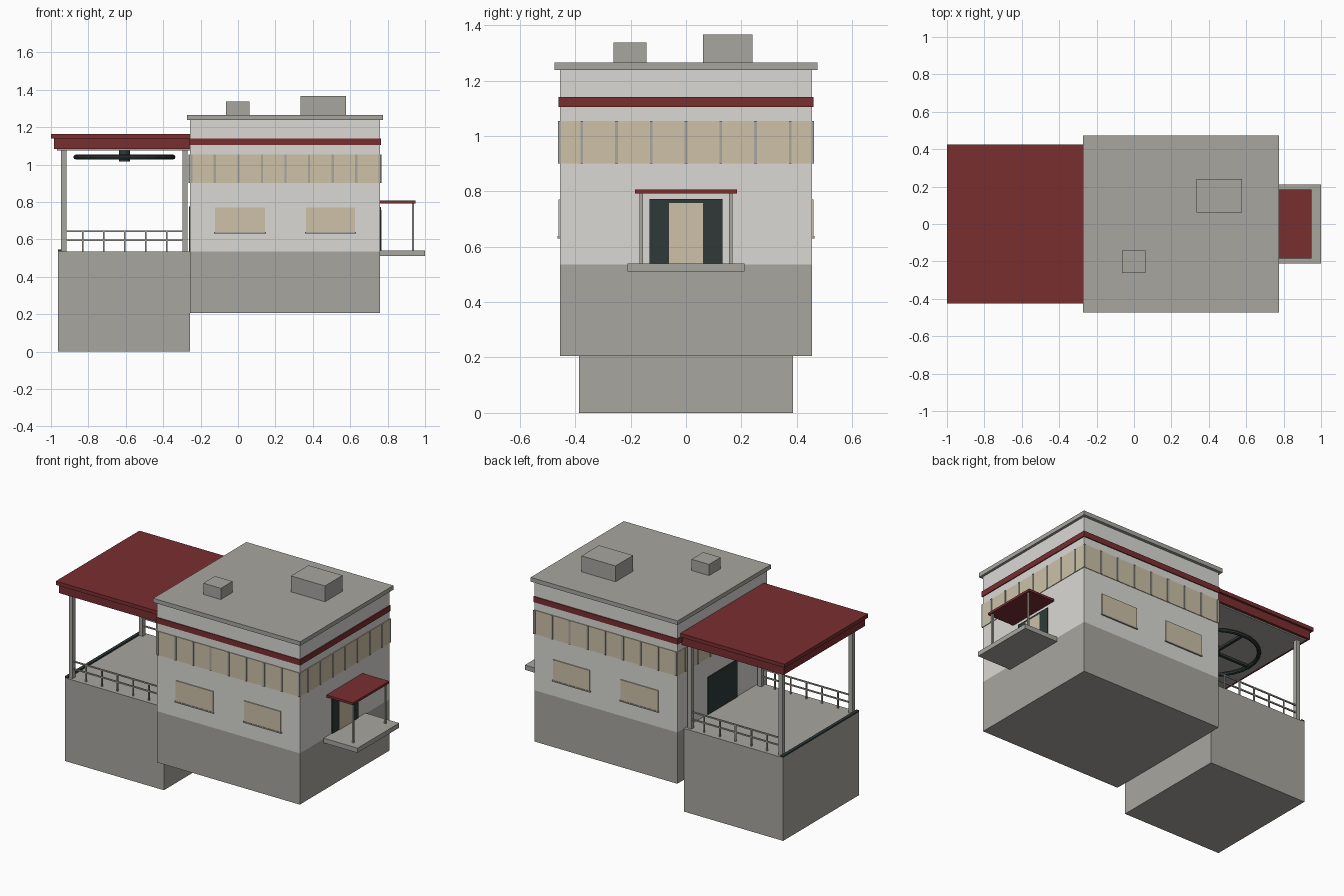
import bpy, bmesh, math
from mathutils import Matrix

if "Cube" in bpy.data.objects:
    bpy.data.objects.remove(bpy.data.objects["Cube"])


def material(name, r, g, b):
    lin = lambda c: ((c / 255 + 0.055) / 1.055) ** 2.4 if c > 10 else c / 255 / 12.92
    m = bpy.data.materials.new(name)
    m.diffuse_color = (lin(r), lin(g), lin(b), 1)
    m.use_nodes = True
    m.node_tree.nodes["Principled BSDF"].inputs["Base Color"].default_value = m.diffuse_color
    return m


WALL = material("pale_wall", 218, 217, 212)
GREY = material("concrete_grey", 167, 166, 159)
RED = material("dark_red", 122, 46, 48)
TAN = material("tan_glass", 205, 193, 167)
DARK = material("dark_green_grey", 46, 58, 56)


def add(name, bm, mat):
    me = bpy.data.meshes.new(name)
    bmesh.ops.recalc_face_normals(bm, faces=bm.faces)
    bm.to_mesh(me)
    bm.free()
    me.materials.append(mat)
    ob = bpy.data.objects.new(name, me)
    bpy.context.collection.objects.link(ob)
    return ob


def boxes(name, mat, *spans):
    """One object made of boxes given as (x0, x1, y0, y1, z0, z1)."""
    bm = bmesh.new()
    for x0, x1, y0, y1, z0, z1 in spans:
        m = Matrix.Translation(((x0 + x1) / 2, (y0 + y1) / 2, (z0 + z1) / 2))
        m = m @ Matrix.Diagonal((x1 - x0, y1 - y0, z1 - z0, 1))
        bmesh.ops.create_cube(bm, size=1, matrix=m)
    return add(name, bm, mat)


def both(x0, x1, y0, y1, z0, z1):
    """A box and its mirror image across y = 0."""
    return [(x0, x1, y0, y1, z0, z1), (x0, x1, -y1, -y0, z0, z1)]


X0, X1, Y, FLOOR, TOP = -0.257, 0.759, 0.455, 0.535, 1.238


def wrap(t, z0, z1):
    """Four thin plates of thickness t around the building."""
    return both(X0 - t, X1 + t, Y, Y + t, z0, z1) + [
        (X0 - t, X0, -Y, Y, z0, z1), (X1, X1 + t, -Y, Y, z0, z1)]


# main building
boxes("building_base", GREY, (X0, X1, -Y, Y, 0.205, FLOOR))
boxes("building_walls", WALL, (X0, X1, -Y, Y, FLOOR, TOP))
boxes("roof_slab", GREY, (-0.272, 0.775, -0.474, 0.474, TOP, 1.265))
boxes("small_roof_box", GREY, (-0.064, 0.061, -0.262, -0.143, 1.265, 1.337))
boxes("large_roof_box", GREY, (0.334, 0.577, 0.061, 0.24, 1.265, 1.367))
boxes("red_band", RED, *wrap(0.006, 1.104, 1.14))

# ribbon window with mullions
boxes("ribbon_window", TAN, *wrap(0.004, 0.90, 1.053))
mullions = []
for i in range(9):
    x = -0.25 + i * 0.126
    mullions += both(x - 0.006, x + 0.006, Y - 0.003, Y + 0.008, 0.90, 1.053)
for i in range(-3, 4):
    y = i * 0.1255
    for x in (X0 - 0.008, X1 - 0.003):
        mullions.append((x, x + 0.011, y - 0.005, y + 0.005, 0.90, 1.053))
boxes("ribbon_mullions", GREY, *mullions)

# lower windows and sills, front and back
for i, (a, b) in enumerate([(-0.123, 0.144), (0.364, 0.626)]):
    boxes(f"lower_window_{i + 1}", TAN, *both(a, b, Y, Y + 0.006, 0.636, 0.77))
    boxes(f"window_sill_{i + 1}", GREY, *both(a - 0.005, b + 0.005, Y, Y + 0.009, 0.630, 0.638))

# side entrance with porch
boxes("entrance_surround", DARK, (X1, X1 + 0.006, -0.132, 0.132, 0.54, 0.772))
boxes("entrance_door", TAN, (X1 + 0.004, X1 + 0.009, -0.062, 0.062, 0.54, 0.757))
boxes("porch_slab", GREY, (X1, 1.0, -0.212, 0.212, 0.51, 0.54))
boxes("porch_roof", RED, (X1, 0.948, -0.184, 0.184, 0.792, 0.807))
boxes("porch_posts", GREY, *both(0.929, 0.94, 0.156, 0.167, 0.54, 0.792))

# open terrace
boxes("terrace_base", GREY, (-0.963, X0, -0.387, 0.387, 0, FLOOR))
boxes("terrace_opening", DARK, (X0 - 0.006, X0, -0.15, 0.15, FLOOR, 0.775))
boxes("terrace_edge_strip", DARK, (-0.963, -0.943, -0.387, 0.387, FLOOR, 0.545))
posts = []
for x in (-0.932, -0.284):
    posts += both(x - 0.014, x + 0.014, 0.342, 0.37, FLOOR, 1.08)
boxes("terrace_posts", GREY, *posts)
rails = []
for z in (0.594, 0.642):
    rails += both(-0.932, -0.284, 0.356, 0.364, z - 0.004, z + 0.004)
for i in range(-2, 3):
    x = -0.606 + i * 0.112
    rails += both(x - 0.004, x + 0.004, 0.356, 0.364, FLOOR, 0.642)
boxes("terrace_railings", GREY, *rails)

# terrace canopy
boxes("canopy_top", RED, (-1.0, -0.25, -0.425, 0.425, 1.138, 1.162))
boxes("canopy_fascia", RED, (-0.985, X0, -0.412, 0.412, 1.084, 1.138))
boxes("canopy_ceiling", GREY, (-0.967, X0, -0.395, 0.395, 1.076, 1.084))

# horizontal wheel hung under the canopy
CX, CZ, SEG, TUBE = -0.607, 1.04, 28, 8
bm = bmesh.new()
rings = []
for i in range(SEG):
    a = 2 * math.pi * i / SEG
    ring = []
    for j in range(TUBE):
        b = 2 * math.pi * j / TUBE
        r = 0.26 + 0.013 * math.cos(b)
        ring.append(bm.verts.new((CX + r * math.cos(a), r * math.sin(a), CZ + 0.013 * math.sin(b))))
    rings.append(ring)
for i in range(SEG):
    p, q = rings[i], rings[(i + 1) % SEG]
    for j in range(TUBE):
        k = (j + 1) % TUBE
        bm.faces.new((p[j], q[j], q[k], p[k]))
add("wheel_rim", bm, DARK)
boxes("wheel_spokes", DARK,
      (CX - 0.255, CX + 0.255, -0.009, 0.009, CZ - 0.008, CZ + 0.008),
      (CX - 0.009, CX + 0.009, -0.255, 0.255, CZ - 0.008, CZ + 0.008))
bm = bmesh.new()
bmesh.ops.create_cone(bm, cap_ends=True, segments=16, radius1=0.029, radius2=0.029, depth=0.06,
                      matrix=Matrix.Translation((CX, 0, 1.046)))
add("wheel_hub", bm, DARK)
